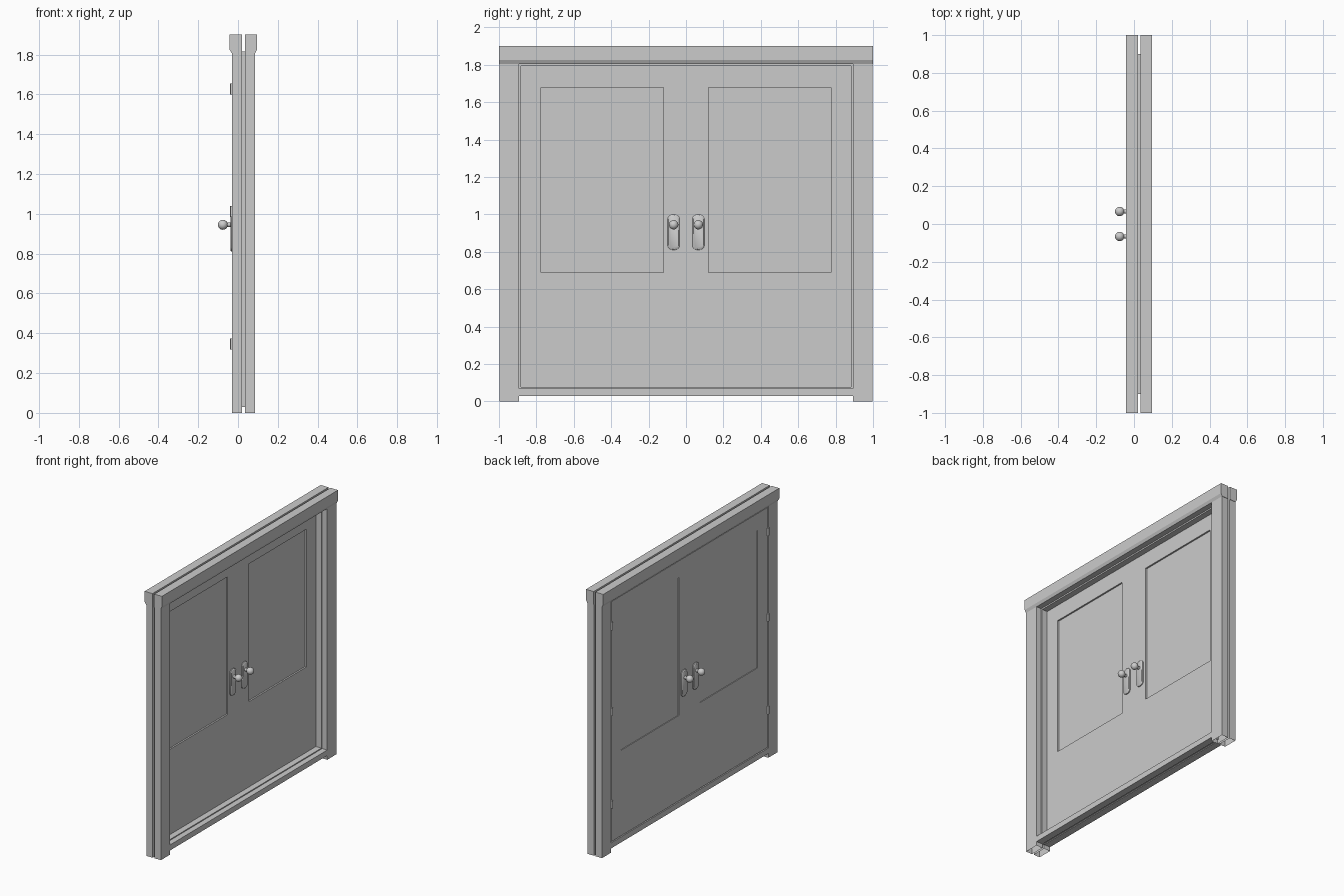
import bpy, bmesh, math
from mathutils import Matrix, Vector

if "Cube" in bpy.data.objects:
    bpy.data.objects.remove(bpy.data.objects["Cube"])


def finish(name, bm, smooth=False):
    bmesh.ops.recalc_face_normals(bm, faces=bm.faces)
    me = bpy.data.meshes.new(name)
    bm.to_mesh(me)
    bm.free()
    ob = bpy.data.objects.new(name, me)
    bpy.context.collection.objects.link(ob)
    if smooth:
        bpy.ops.object.select_all(action='DESELECT')
        ob.select_set(True)
        bpy.context.view_layer.objects.active = ob
        bpy.ops.object.shade_smooth_by_angle(angle=math.radians(40))
    return ob


def box_bm(x0, x1, y0, y1, z0, z1):
    bm = bmesh.new()
    m = Matrix.Translation(((x0 + x1) / 2, (y0 + y1) / 2, (z0 + z1) / 2))
    bmesh.ops.create_cube(bm, size=1, matrix=m @ Matrix.Diagonal((x1 - x0, y1 - y0, z1 - z0, 1)))
    return bm


def box(name, *dims, open_ends=False):
    bm = box_bm(*dims)
    if open_ends:
        bm.normal_update()
        ends = [f for f in bm.faces if abs(f.normal.z) > 0.9]
        bmesh.ops.delete(bm, geom=ends, context='FACES')
    return finish(name, bm)


def prism(name, profile, y0, y1):
    """Extrude an (x, z) profile along y."""
    bm = bmesh.new()
    f = bm.faces.new([bm.verts.new((x, y0, z)) for x, z in profile])
    r = bmesh.ops.extrude_face_region(bm, geom=[f])
    bmesh.ops.translate(bm, vec=(0, y1 - y0, 0),
                        verts=[v for v in r['geom'] if isinstance(v, bmesh.types.BMVert)])
    return finish(name, bm)


# Two casings, separated by a narrow gap: posts, stepped header, sill
for side, inner, outer, lip in (('back', 0.02, -0.03, -0.042), ('front', 0.034, 0.085, 0.095)):
    a, b = min(inner, outer), max(inner, outer)
    for s in (-1, 1):
        ya, yb = sorted((s * 0.892, s * 0.997))
        box(f'{side}_post', a, b, ya, yb, 0, 1.805, open_ends=True)
    prism(f'{side}_header', [(inner, 1.805), (outer, 1.805), (lip, 1.825), (lip, 1.9), (inner, 1.9)], -1, 1)
    box(f'{side}_sill', a, b, -0.892, 0.892, 0.03, 0.07)

# Jamb lining the opening and bridging the gap
for s in (-1, 1):
    ya, yb = sorted((s * 0.882, s * 0.9))
    box('jamb_side', 0.0, 0.045, ya, yb, 0.03, 1.815)
box('jamb_top', 0.0, 0.045, -0.882, 0.882, 1.795, 1.815)
box('jamb_bottom', 0.0, 0.045, -0.882, 0.882, 0.035, 0.077)

# Door slab with two recessed panels on each face
XB, XF = -0.027, 0.002
bm = box_bm(XB, XF, -0.885, 0.885, 0.075, 1.8)
cuts = [((0, y, 0), (0, 1, 0)) for y in (-0.775, -0.12, 0.12, 0.775)]
cuts += [((0, 0, z), (0, 0, 1)) for z in (0.69, 1.68)]
for co, no in cuts:
    bmesh.ops.bisect_plane(bm, geom=bm.verts[:] + bm.edges[:] + bm.faces[:],
                           plane_co=co, plane_no=no)
bm.normal_update()
for sign, depth in ((1, 0.011), (-1, 0.005)):
    panels = []
    for f in bm.faces:
        c = f.calc_center_median()
        if f.normal.x * sign > 0.9 and 0.12 < abs(c.y) < 0.775 and 0.69 < c.z < 1.68:
            panels.append(f)
    bmesh.ops.inset_individual(bm, faces=panels, thickness=0.0005, depth=-depth)
finish('double_door', bm)


# Handles: rounded plate, stem and ball knob, on both faces of both leaves
def plate(y, x, d):
    bm = bmesh.new()
    rings = []
    for scale, dx in ((1, 0), (1, 0.006), (0.85, 0.011)):
        ring = []
        for i in range(24):
            t = 2 * math.pi * (i + 0.5) / 24
            py, pz = 0.032 * math.cos(t), 0.024 * math.sin(t)
            pz += math.copysign(0.071, pz)
            ring.append(bm.verts.new((x + d * dx, y + py * scale, 0.905 + pz * (1 if scale == 1 else 0.94))))
        rings.append(ring)
    for r0, r1 in zip(rings, rings[1:]):
        for i in range(24):
            j = (i + 1) % 24
            bm.faces.new((r0[i], r0[j], r1[j], r1[i]))
    bm.faces.new(rings[-1])
    finish('handle_plate', bm, True)


for x, d in ((XB, -1), (XF, 1)):
    for y in (-0.066, 0.066):
        plate(y, x, d)
        bm = bmesh.new()
        bmesh.ops.create_cone(bm, cap_ends=False, segments=16, radius1=0.011, radius2=0.011, depth=0.04,
                              matrix=Matrix.Translation((x + d * 0.022, y, 0.945)) @ Matrix.Rotation(math.pi / 2, 4, 'Y'))
        finish('knob_stem', bm, True)
        bm = bmesh.new()
        bmesh.ops.create_uvsphere(bm, u_segments=20, v_segments=12, radius=0.025,
                                  matrix=Matrix.Translation((x + d * 0.049, y, 0.945)))
        finish('knob', bm, True)

# Hinge knuckles on the back face
for s in (-1, 1):
    for z in (0.345, 1.012, 1.627):
        bm = bmesh.new()
        bmesh.ops.create_cone(bm, cap_ends=True, segments=12, radius1=0.008, radius2=0.008, depth=0.055,
                              matrix=Matrix.Translation((-0.031, s * 0.888, z)))
        finish('hinge', bm, True)
